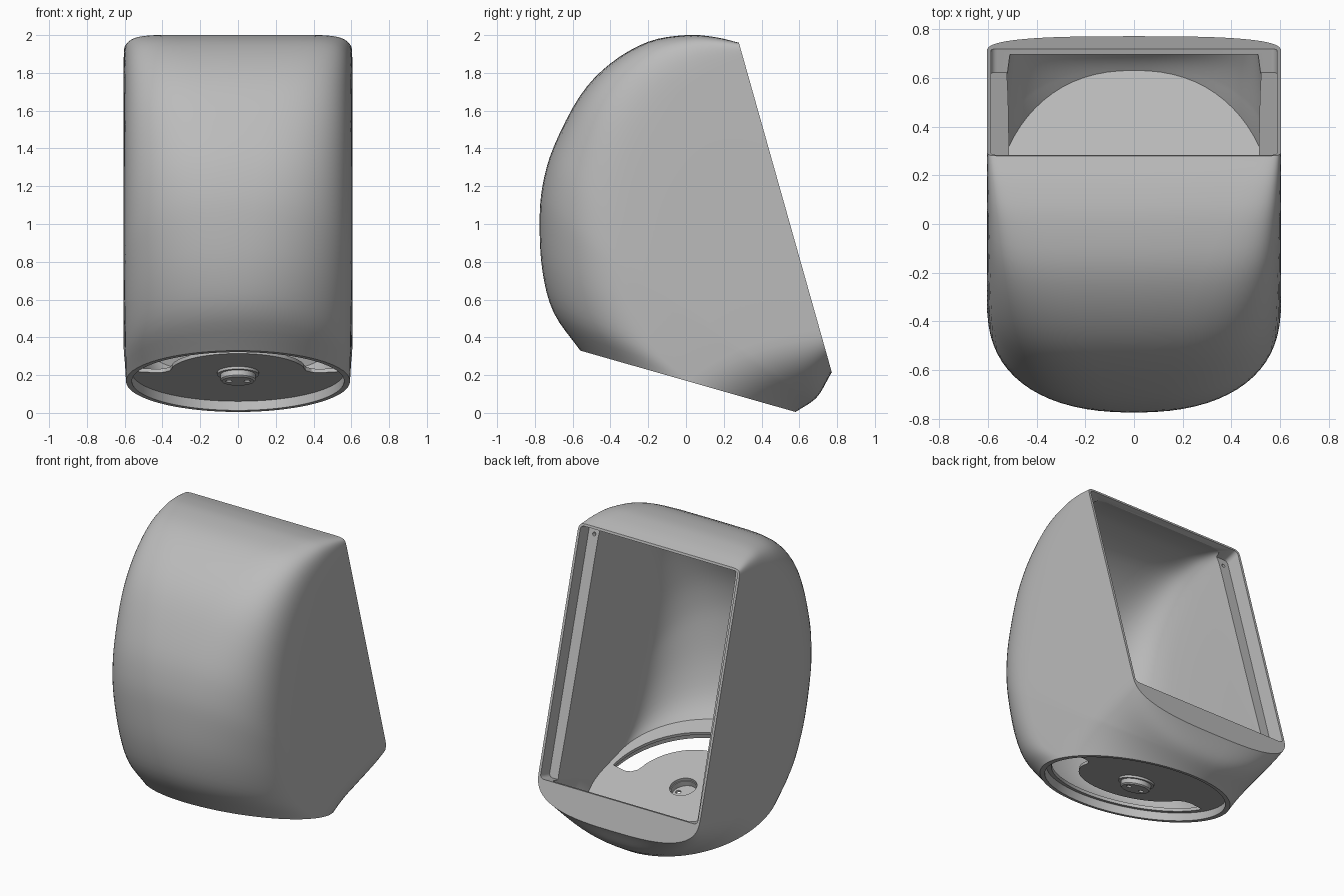
import bpy, bmesh
from math import sin, cos, pi, atan2, hypot, log2, radians
from mathutils import Matrix, Vector

if "Cube" in bpy.data.objects:
    bpy.data.objects.remove(bpy.data.objects["Cube"])

grey = bpy.data.materials.new("plain_grey")
grey.use_nodes = True
COLOR = (0.5, 0.5, 0.5, 1)
grey.diffuse_color = COLOR
grey.node_tree.nodes["Principled BSDF"].inputs["Base Color"].default_value = COLOR

# Outline of the rounded front, from the base edge to the top of the back opening
PIVOT = Vector((0, 0.853, -0.073))
OUTLINE = [(-0.56, 0.33), (-0.7, 0.53), (-0.76, 0.75), (-0.775, 1.0), (-0.76, 1.2),
           (-0.7, 1.41), (-0.56, 1.68), (-0.4, 1.85), (-0.2, 1.965), (0, 2.0),
           (0.15, 1.99), (0.28, 1.96)]


def smooth_path(pts, steps=4):
    p = [Vector(q) for q in pts]
    p = [2 * p[0] - p[1]] + p + [2 * p[-1] - p[-2]]
    out = []
    for a, b, c, d in zip(p, p[1:], p[2:], p[3:]):
        for i in range(steps):
            u = i / steps
            out.append(0.5 * (2 * b + (c - a) * u + (2 * a - 5 * b + 4 * c - d) * u * u
                              + (3 * b - a - 3 * c + d) * u ** 3))
    return out + [p[-2]]


POLAR = [(atan2(q.y - PIVOT.z, q.x - PIVOT.y), hypot(q.x - PIVOT.y, q.y - PIVOT.z))
         for q in smooth_path(OUTLINE)]
A_BASE, A_BACK = POLAR[0][0], POLAR[-1][0]


def frame(origin, y_axis):
    y = Vector(y_axis).normalized()
    x = Vector((1, 0, 0))
    m = Matrix((x, y, x.cross(y))).transposed().to_4x4()
    return Matrix.Translation(origin) @ m


# Base frame: z points up from the base. Back frame: y runs up the opening, z goes inward
BASE = frame((0, 0.01, 0.1675), (0, -cos(A_BASE), -sin(A_BASE)))
BACK = frame(PIVOT, (0, cos(A_BACK), sin(A_BACK)))
TOP = POLAR[-1][1]


def make(name, bm):
    bmesh.ops.recalc_face_normals(bm, faces=bm.faces)
    me = bpy.data.meshes.new(name)
    bm.to_mesh(me)
    bm.free()
    me.materials.append(grey)
    ob = bpy.data.objects.new(name, me)
    bpy.context.collection.objects.link(ob)
    return ob


def section(t, ang, far, wall):
    """Closed outline that changes from a circle to a rounded rectangle."""
    wx, wf, wn = wall(t)
    hx = 0.593 + 0.012 * min(1, 3 * t) - wx
    hf, hn = 0.5925 - wf, 0.5925 - 0.3525 * t - wn
    near = 0.284 + 0.015 * t - 0.27 * t * (1 - t) + wn
    far -= wf
    ef = -2 * log2(0.7071 + 0.273 * t ** 1.6)
    en = -2 * log2(0.7071 + 0.08 * t)
    pts, n = [], 36
    for half in (1, -1):
        for i in range(n + 1):
            a = pi * i / n
            e = ef if half > 0 else en
            c, s = cos(a), max(0, sin(a))
            x = hx * abs(c) ** e * (1 if c > 0 else -1) * half
            if abs(c) < 1e-6:
                x = 0
            if s < 1e-6:
                s = 0
            r = far - hf + hf * s ** e if half > 0 else near + hn - hn * s ** e
            pts.append(PIVOT + Vector((x, r * cos(ang), r * sin(ang))))
    return pts


def loft(wall):
    bm = bmesh.new()
    rings = []
    for ang, far in POLAR:
        t = (A_BASE - ang) / (A_BASE - A_BACK)
        rings.append([bm.verts.new(p) for p in section(t, ang, far, wall)])
    for a, b in zip(rings, rings[1:]):
        for i in range(len(a)):
            j = (i + 1) % len(a)
            bm.faces.new((a[i], a[j], b[j], b[i]))
    bm.faces.new(rings[0])
    bm.faces.new(rings[-1])
    bmesh.ops.remove_doubles(bm, verts=bm.verts, dist=0.0002)
    return bm


def prism(name, pts, z0, z1, m, round_by=0):
    """Extruded flat outline in a local frame, with optional rounded corners."""
    bm = bmesh.new()
    f = bm.faces.new([bm.verts.new((x, y, z0)) for x, y in pts])
    if round_by:
        bmesh.ops.bevel(bm, geom=list(bm.verts), offset=round_by, segments=6,
                        affect='VERTICES', profile=0.5)
        f = list(bm.faces)[0]
    ext = bmesh.ops.extrude_face_region(bm, geom=[f])
    for v in ext["geom"]:
        if isinstance(v, bmesh.types.BMVert):
            v.co.z = z1
    bm.transform(m)
    return make(name, bm)


def arc(r, a0, a1, n):
    return [(r * cos(radians(a0 + (a1 - a0) * i / n)),
             r * sin(radians(a0 + (a1 - a0) * i / n))) for i in range(n + 1)]


def disc(name, x, y, r, z0, z1, m, n=24):
    pts = [(x + p, y + q) for p, q in arc(r, 0, 360, n)[:-1]]
    return prism(name, pts, z0, z1, m)


def rect(hx, y0, y1):
    return [(-hx, y0), (hx, y0), (hx, y1), (-hx, y1)]


def cut(ob, cutters):
    for c in cutters:
        c.hide_render = True
        mod = ob.modifiers.new("cut", 'BOOLEAN')
        mod.operation, mod.solver, mod.object = 'DIFFERENCE', 'EXACT', c
        bpy.context.view_layer.objects.active = ob
        bpy.ops.object.modifier_apply(modifier=mod.name)
        bpy.data.objects.remove(c)


def smooth(ob):
    bpy.ops.object.select_all(action='DESELECT')
    ob.select_set(True)
    bpy.context.view_layer.objects.active = ob
    bpy.ops.object.shade_smooth_by_angle(angle=radians(30))


# Outer housing
housing = make("housing", loft(lambda t: (0, 0, 0)))

# Main cavity, trimmed above the floor and behind the bottom flange
bm = loft(lambda t: (0.025 + 0.07 * t, 0.025 + 0.015 * t, 0.025))
for m, depth in ((BASE, 0.07), (BACK, 0.025)):
    normal = m.to_3x3() @ Vector((0, 0, 1))
    bmesh.ops.bisect_plane(bm, geom=list(bm.verts) + list(bm.edges) + list(bm.faces),
                           plane_co=m @ Vector((0, 0, depth)), plane_no=normal,
                           clear_inner=True)
    bmesh.ops.holes_fill(bm, edges=[e for e in bm.edges if e.is_boundary], sides=0)
cutters = [make("cavity_cutter", bm)]

# Recess for the back cover with its side ledges, and the notch in the flange
LEDGE = 0.49
cutters.append(prism("recess_cutter", rect(0.588, LEDGE, TOP - 0.016), -0.05, 0.1, BACK, 0.025))
notch = [(-0.29, LEDGE + 0.03), (-0.29, LEDGE), (-0.255, LEDGE - 0.015), (-0.24, LEDGE - 0.05),
         (-0.24, 0.37), (-0.21, 0.34)]
notch += [(-x, y) for x, y in reversed(notch)]
cutters.append(prism("notch_cutter", notch, -0.05, 0.12, BACK))
for x in (-0.545, 0.545):
    for y in (LEDGE + 0.055, TOP - 0.07):
        cutters.append(disc("screw_hole_cutter", x, y, 0.012, 0.05, 0.13, BACK, 16))

# Round opening under the base, front slot through the floor, hub hole
cutters.append(disc("base_cutter", 0, 0, 0.562, -0.05, 0.05, BASE, 96))
fillet = [(0.43, -0.01), (0.39, 0.0), (0.36, 0.03), (0.35, 0.07)]
slot = arc(0.53, 181, 359, 48) + [(x, -y) for x, y in fillet]
slot += arc(0.36, -14, -166, 36) + [(-x, -y) for x, y in reversed(fillet)]
cutters.append(prism("slot_cutter", slot, 0.02, 0.1, BASE))
cutters.append(disc("hub_hole_cutter", 0, 0, 0.085, 0.02, 0.1, BASE, 48))
cut(housing, cutters)
smooth(housing)

# Hub cup hanging below the floor
bm = bmesh.new()
profile = [(0, 0), (0.085, 0), (0.093, 0.008), (0.093, 0.036), (0.11, 0.036), (0.11, 0.051),
           (0.08, 0.051), (0.08, 0.014), (0, 0.014)]
vs = [bm.verts.new((r, 0, z)) for r, z in profile]
es = [bm.edges.new(p) for p in zip(vs, vs[1:])]
bmesh.ops.spin(bm, geom=vs + es, axis=(0, 0, 1), cent=(0, 0, 0), angle=2 * pi, steps=48)
bmesh.ops.remove_doubles(bm, verts=bm.verts, dist=0.0002)
bm.transform(BASE)
hub = make("hub_cup", bm)
cut(hub, [disc("hub_screw_cutter", x, 0, 0.017, -0.03, 0.03, BASE, 16) for x in (-0.048, 0.048)])
smooth(hub)
